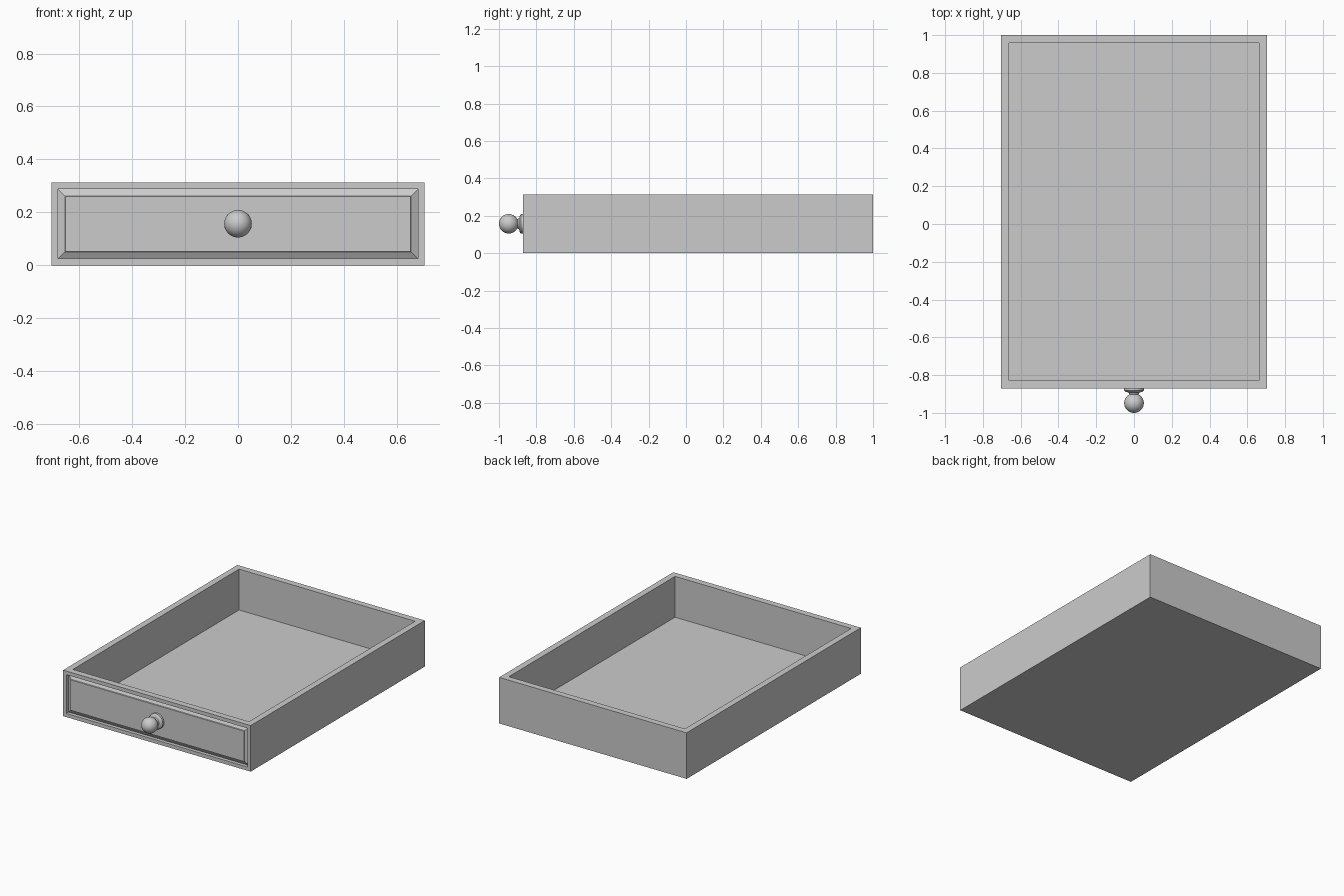
import bpy, bmesh, math
from mathutils import Matrix

if "Cube" in bpy.data.objects:
    bpy.data.objects.remove(bpy.data.objects["Cube"])

W, Y0, Y1, H = 0.705, -0.871, 1.0, 0.313
T, FLOOR, ZC = 0.043, 0.035, 0.157


def make_object(name, bm):
    bmesh.ops.recalc_face_normals(bm, faces=bm.faces[:])
    me = bpy.data.meshes.new(name)
    bm.to_mesh(me)
    bm.free()
    ob = bpy.data.objects.new(name, me)
    bpy.context.collection.objects.link(ob)
    return ob


def bridge_loops(bm, loops):
    for a, b in zip(loops, loops[1:]):
        n = len(a)
        for i in range(n):
            j = (i + 1) % n
            bm.faces.new((a[i], a[j], b[j], b[i]))


# Tray: nested rectangles, outer bottom up and over the rim to the inner floor;
# its front side is filled with nested rectangles forming the raised panel
bm = bmesh.new()


def level(inset, z):
    x, a, b = W - inset, Y0 + inset, Y1 - inset
    return [bm.verts.new(p) for p in ((-x, a, z), (x, a, z), (x, b, z), (-x, b, z))]


def front(inset, depth):
    x, y = W - inset, Y0 + depth
    return [bm.verts.new(p) for p in ((-x, y, inset), (x, y, inset),
                                      (x, y, H - inset), (-x, y, H - inset))]


bottom, top, rim, floor = level(0, 0), level(0, H), level(T, H), level(T, FLOOR)
bridge_loops(bm, [bottom, top, rim, floor])
bm.faces.new(bottom)
bm.faces.new(floor)
front_face = next(f for f in bm.faces if all(abs(v.co.y - Y0) < 1e-5 for v in f.verts))
bmesh.ops.delete(bm, geom=[front_face], context='FACES_ONLY')
edge = [bottom[0], bottom[1], top[1], top[0]]
panel = [edge] + [front(i, d) for i, d in
                  ((0.025, 0), (0.025, 0.024), (0.051, 0.009), (0.053, 0.003))]
bridge_loops(bm, panel)
bm.faces.new(panel[-1])
make_object("drawer_tray", bm)

# Knob: base plate, neck and ball turned around the y axis
R, BALL_Y = 0.052, -0.948
profile = [(0, -0.862), (0.052, -0.862), (0.052, -0.882), (0.046, -0.888), (0.03, -0.892)]
profile += [(R * math.sin(math.radians(a)), BALL_Y + R * math.cos(math.radians(a)))
            for a in range(28, 181, 8)]
profile.append((0, BALL_Y - R))
bm = bmesh.new()
verts = [bm.verts.new((r, y, 0)) for r, y in profile]
edges = [bm.edges.new(p) for p in zip(verts, verts[1:])]
bmesh.ops.spin(bm, geom=verts + edges, cent=(0, 0, 0), axis=(0, 1, 0),
               angle=math.tau, steps=32)
bmesh.ops.remove_doubles(bm, verts=bm.verts[:], dist=1e-4)
bm.transform(Matrix.Translation((0, 0, ZC)))
knob = make_object("knob", bm)
bpy.context.view_layer.objects.active = knob
knob.select_set(True)
bpy.ops.object.shade_smooth_by_angle(angle=math.radians(35))
